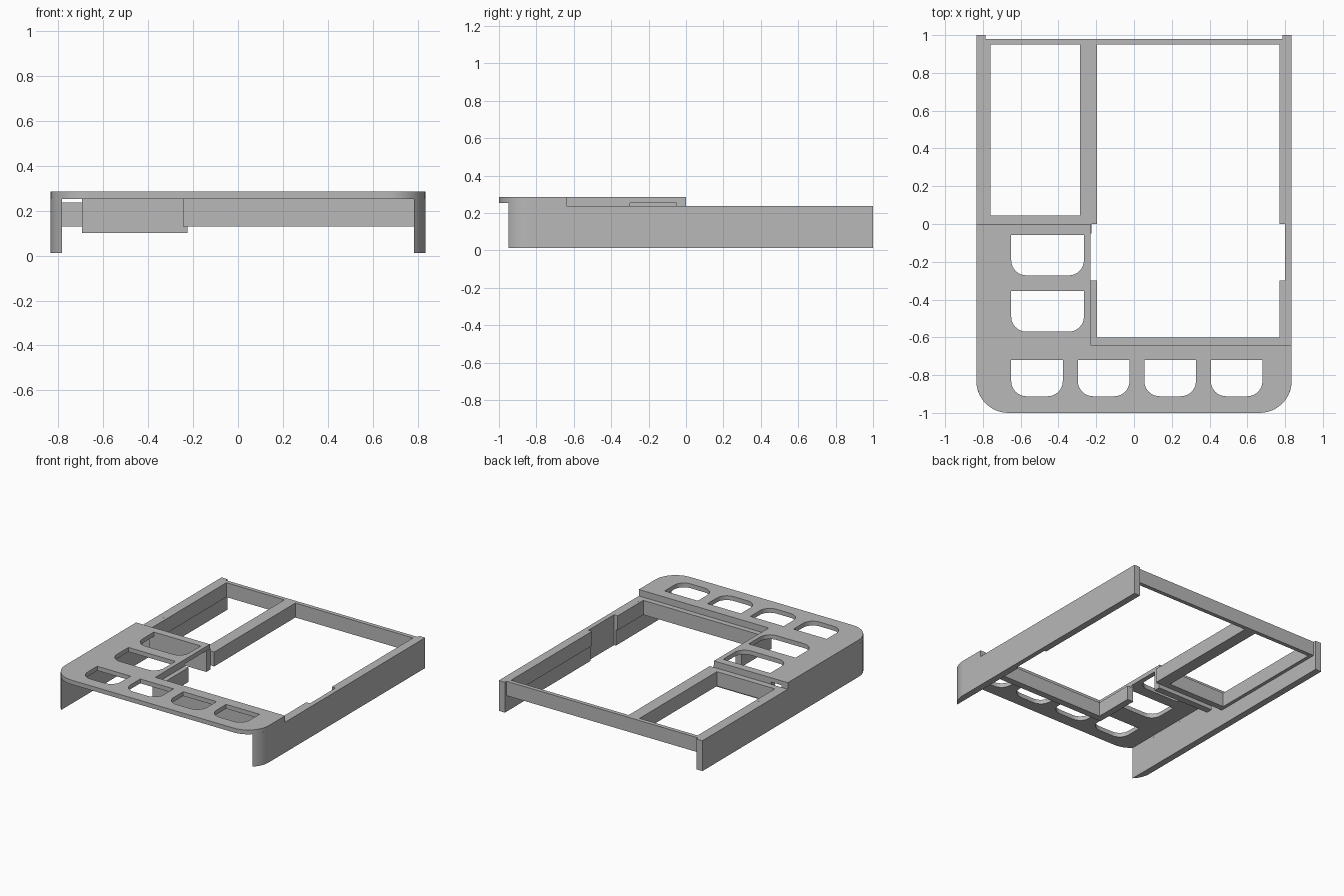
import bpy
from math import sin, cos, pi, radians

cube = bpy.data.objects.get("Cube")
if cube:
    bpy.data.objects.remove(cube, do_unlink=True)

grey = bpy.data.materials.new("plain grey")
grey.use_nodes = True
GREY = (0.48, 0.48, 0.48, 1)
grey.diffuse_color = GREY
grey.node_tree.nodes["Principled BSDF"].inputs["Base Color"].default_value = GREY

# Shared levels and outline sizes
FLOOR, RAIL_Z, RIM_Z, DECK_Z, TOP_Z = 0.012, 0.13, 0.237, 0.253, 0.285
W, R = 0.835, 0.17


def arc(cx, cy, r, a0, a1, n=12):
    steps = [radians(a0 + (a1 - a0) * i / n) for i in range(n + 1)]
    return [(cx + r * cos(a), cy + r * sin(a)) for a in steps]


def slab(name, loops, z0, z1):
    """Extrude flat outlines (first is outer, the rest are holes) into a solid."""
    curve = bpy.data.curves.new(name, "CURVE")
    curve.dimensions = "2D"
    curve.fill_mode = "BOTH"
    curve.extrude = (z1 - z0) / 2
    for loop in loops:
        spline = curve.splines.new("POLY")
        spline.points.add(len(loop) - 1)
        for point, (x, y) in zip(spline.points, loop):
            point.co = (x, y, 0, 1)
        spline.use_cyclic_u = True
    temp = bpy.data.objects.new(name + " outline", curve)
    bpy.context.collection.objects.link(temp)
    deps = bpy.context.evaluated_depsgraph_get()
    mesh = bpy.data.meshes.new_from_object(temp.evaluated_get(deps))
    bpy.data.objects.remove(temp, do_unlink=True)
    mesh.name = name
    mesh.materials.clear()
    mesh.materials.append(grey)
    obj = bpy.data.objects.new(name, mesh)
    obj.location.z = (z0 + z1) / 2
    bpy.context.collection.objects.link(obj)
    bpy.ops.object.select_all(action="DESELECT")
    obj.select_set(True)
    bpy.context.view_layer.objects.active = obj
    bpy.ops.object.shade_smooth_by_angle(angle=radians(30))
    return obj


def rect(x0, x1, y0, y1):
    return [(x0, y0), (x1, y0), (x1, y1), (x0, y1)]


def pocket(x0, x1, y0, y1, r=0.08):
    """Opening with square rear corners and round front corners."""
    return ([(x1, y1), (x0, y1)] + arc(x0 + r, y0 + r, r, 180, 270, 8)
            + arc(x1 - r, y0 + r, r, 270, 360, 8))


# L-shaped top deck with six openings
outline = (arc(-W + R, -1 + R, R, 180, 270) + arc(W - R, -1 + R, R, 270, 360)
           + [(W, -0.64), (-0.23, -0.64), (-0.23, 0), (-W, 0)])
holes = [pocket(x, x + 0.273, -0.912, -0.72) for x in (-0.65, -0.297, 0.055, 0.407)]
holes += [pocket(-0.65, -0.265, y, y + 0.215) for y in (-0.57, -0.272)]
slab("top_deck", [outline] + holes, DECK_Z, TOP_Z)

# Side walls, curved in at the front and stepped up under the deck
INNER = 0.785
front_curve = arc(W - R, -1 + R, R, -45, 0)
notch = [(INNER, 0), (0.8, 0), (0.8, -0.3), (INNER, -0.3)]


def side_wall(name, sign, back, z0, z1, inner=()):
    loop = front_curve + [(W, back), (INNER, back)] + list(inner)
    slab(name, [[(sign * x, y) for x, y in loop]], z0, z1)


side_wall("left_wall", 1, 1, FLOOR, RIM_Z, notch)
side_wall("left_wall_step", 1, -0.64, RIM_Z, DECK_Z)
side_wall("right_wall", -1, 1, FLOOR, RIM_Z)
side_wall("right_wall_step", -1, 0, RIM_Z, DECK_Z)

# Rear frame: a closed narrow bay beside a wide bay open to the front
rear = [(-INNER, 0), (-0.195, 0), (-0.195, 0.95), (0.77, 0.95), (0.77, 0),
        (INNER, 0), (INNER, 0.98), (-INNER, 0.98)]
slab("rear_frame", [rear, rect(-0.76, -0.285, 0.045, 0.95)], RAIL_Z, RIM_Z)

# Front frame: U-shaped rail under the deck edge
front = [(-0.245, -0.65), (INNER, -0.65), (INNER, -0.3), (0.77, -0.3),
         (0.77, -0.6), (-0.195, -0.6), (-0.195, -0.3), (-0.245, -0.3)]
slab("front_frame", [front], RAIL_Z, RIM_Z)
slab("front_frame_lip", [rect(-0.245, INNER, -0.65, -0.64)], RIM_Z, DECK_Z)
slab("front_frame_side_lip", [rect(-0.245, -0.23, -0.64, -0.3)], RIM_Z, DECK_Z)

# Deep cross bar under the rear edge of the deck arm
slab("cross_bar", [rect(-0.695, -0.225, -0.05, 0)], 0.1, DECK_Z)
